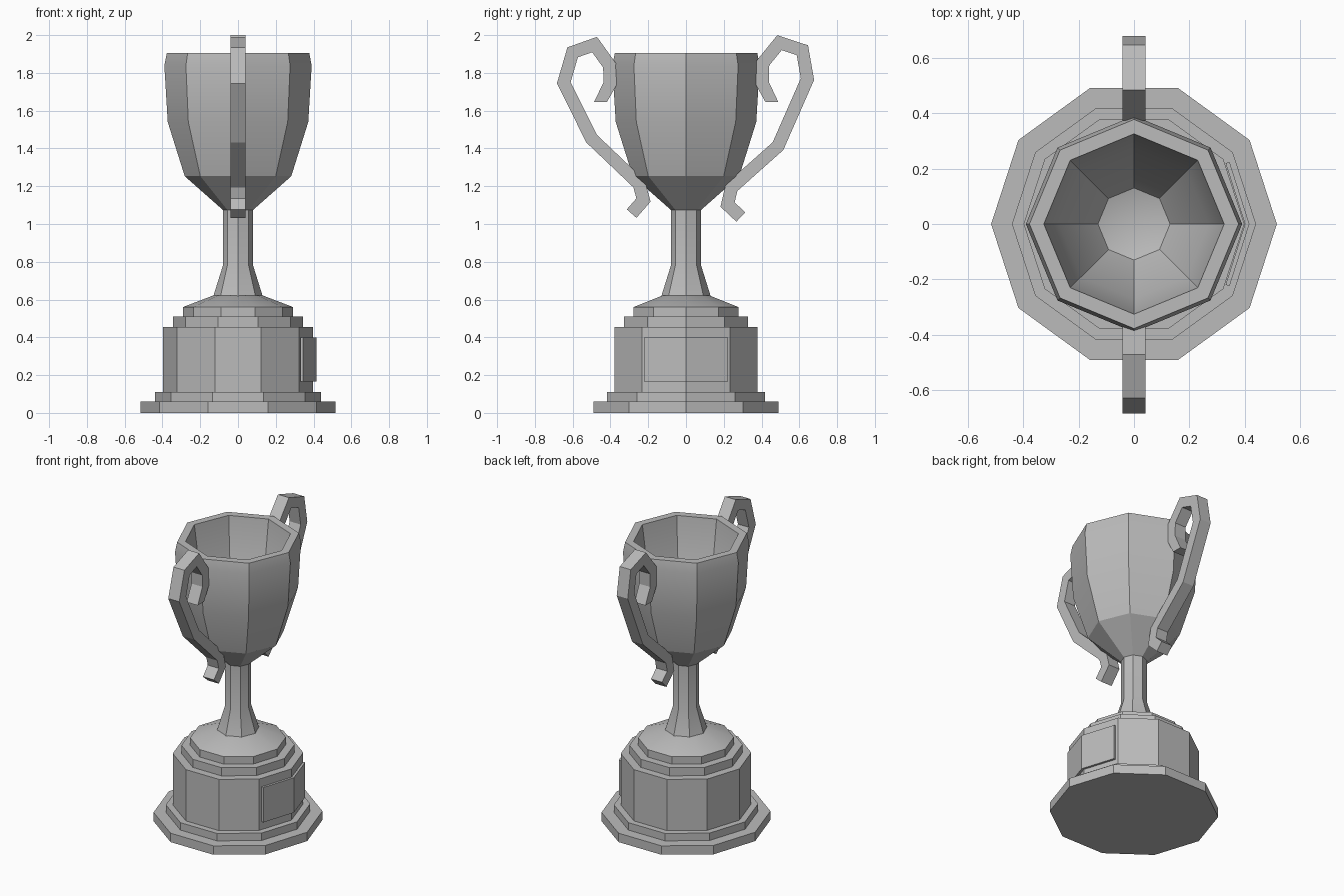
import bpy, bmesh, math
from mathutils import Vector

cube = bpy.data.objects.get("Cube")
if cube:
    bpy.data.objects.remove(cube, do_unlink=True)

metal = bpy.data.materials.new("grey_metal")
metal.use_nodes = True
GREY = (0.5, 0.5, 0.5, 1)
metal.diffuse_color = GREY
metal.node_tree.nodes["Principled BSDF"].inputs["Base Color"].default_value = GREY


def finish(name, bm, smooth=True):
    bmesh.ops.recalc_face_normals(bm, faces=bm.faces)
    mesh = bpy.data.meshes.new(name)
    bm.to_mesh(mesh)
    bm.free()
    mesh.materials.append(metal)
    obj = bpy.data.objects.new(name, mesh)
    bpy.context.collection.objects.link(obj)
    if smooth:
        bpy.ops.object.select_all(action='DESELECT')
        obj.select_set(True)
        bpy.context.view_layer.objects.active = obj
        bpy.ops.object.shade_smooth_by_angle(angle=math.radians(30))
    return obj


def turned(name, sides, profile):
    """Solid of revolution from (radius, z) points; radius 0 makes a tip."""
    bm = bmesh.new()
    rings = []
    for r, z in profile:
        if r == 0:
            rings.append([bm.verts.new((0, 0, z))] * sides)
        else:
            angles = [math.tau * i / sides for i in range(sides)]
            rings.append([bm.verts.new((r * math.cos(a), r * math.sin(a), z)) for a in angles])
    for low, high in zip(rings, rings[1:]):
        for i in range(sides):
            j = (i + 1) % sides
            corners = dict.fromkeys((low[i], low[j], high[j], high[i]))
            bm.faces.new(list(corners))
    for ring in (rings[0], rings[-1]):
        if ring[0] is not ring[1]:
            bm.faces.new(ring)
    return finish(name, bm)


def slab(name, outline, axis, start, end):
    """Extrude strips between two matching edge lines along an axis."""
    bm = bmesh.new()
    left, right = outline
    def place(p, t):
        return (t, p[0], p[1]) if axis == 'X' else (p[0], p[1], t)
    loops = [[bm.verts.new(place(p, t)) for p in line]
             for line in (left, right) for t in (start, end)]
    a, b, c, d = loops
    for i in range(len(left) - 1):
        for u, v in ((a, b), (b, d), (d, c), (c, a)):
            bm.faces.new((u[i], u[i + 1], v[i + 1], v[i]))
    for i in (0, -1):
        bm.faces.new((a[i], b[i], d[i], c[i]))
    return finish(name, bm, smooth=False)


def ribbon(path, half):
    """Mitred offsets on both sides of a path."""
    pts = [Vector(p) for p in path]
    dirs = [(q - p).normalized() for p, q in zip(pts, pts[1:])]
    left, right = [], []
    for i, p in enumerate(pts):
        d0, d1 = dirs[max(i - 1, 0)], dirs[min(i, len(dirs) - 1)]
        n0, n1 = Vector((-d0.y, d0.x)), Vector((-d1.y, d1.x))
        n = (n0 + n1).normalized()
        offset = n * half / n.dot(n0)
        if i == 0:  # level cut at the curl
            offset = Vector((math.copysign(half, n.x), 0))
        left.append(p + offset)
        right.append(p - offset)
    return left, right


# Stepped base
turned("bottom_step", 10, [(0.515, 0), (0.515, 0.06)])
turned("upper_step", 10, [(0.44, 0.06), (0.44, 0.11)])
turned("plinth", 10, [(0.398, 0.11), (0.398, 0.455)])
turned("plinth_cap", 10, [(0.345, 0.455), (0.345, 0.51)])
turned("foot", 10, [(0.292, 0.51), (0.292, 0.56), (0.13, 0.622)])

# Stem and hollow bowl
turned("stem", 8, [(0.13, 0.62), (0.08, 0.78), (0.08, 1.075)])
turned("bowl", 8, [
    (0.075, 1.07), (0.282, 1.253), (0.372, 1.54), (0.39, 1.84), (0.377, 1.905),
    (0.325, 1.905), (0.27, 1.5), (0.13, 1.28), (0, 1.24)])

# Plaque folded around the plinth corner
slab("plaque", ([(0.33, -0.22), (0.4, 0), (0.33, 0.22)],
                [(0.345, -0.222), (0.416, 0), (0.345, 0.222)]), 'Z', 0.165, 0.4)

# Curled handles
back_path = [(0.455, 1.645), (0.405, 1.743), (0.407, 1.852), (0.495, 1.96), (0.616, 1.92),
             (0.643, 1.767), (0.487, 1.412), (0.241, 1.193), (0.22, 1.103), (0.29, 1.037)]
front_path = [(-0.453, 1.645), (-0.402, 1.743), (-0.405, 1.84), (-0.484, 1.95), (-0.6, 1.909),
              (-0.647, 1.748), (-0.5, 1.452), (-0.248, 1.212), (-0.225, 1.127), (-0.288, 1.055)]
for name, path in (("back_handle", back_path), ("front_handle", front_path)):
    slab(name, ribbon(path, 0.034), 'X', -0.041, 0.041)
